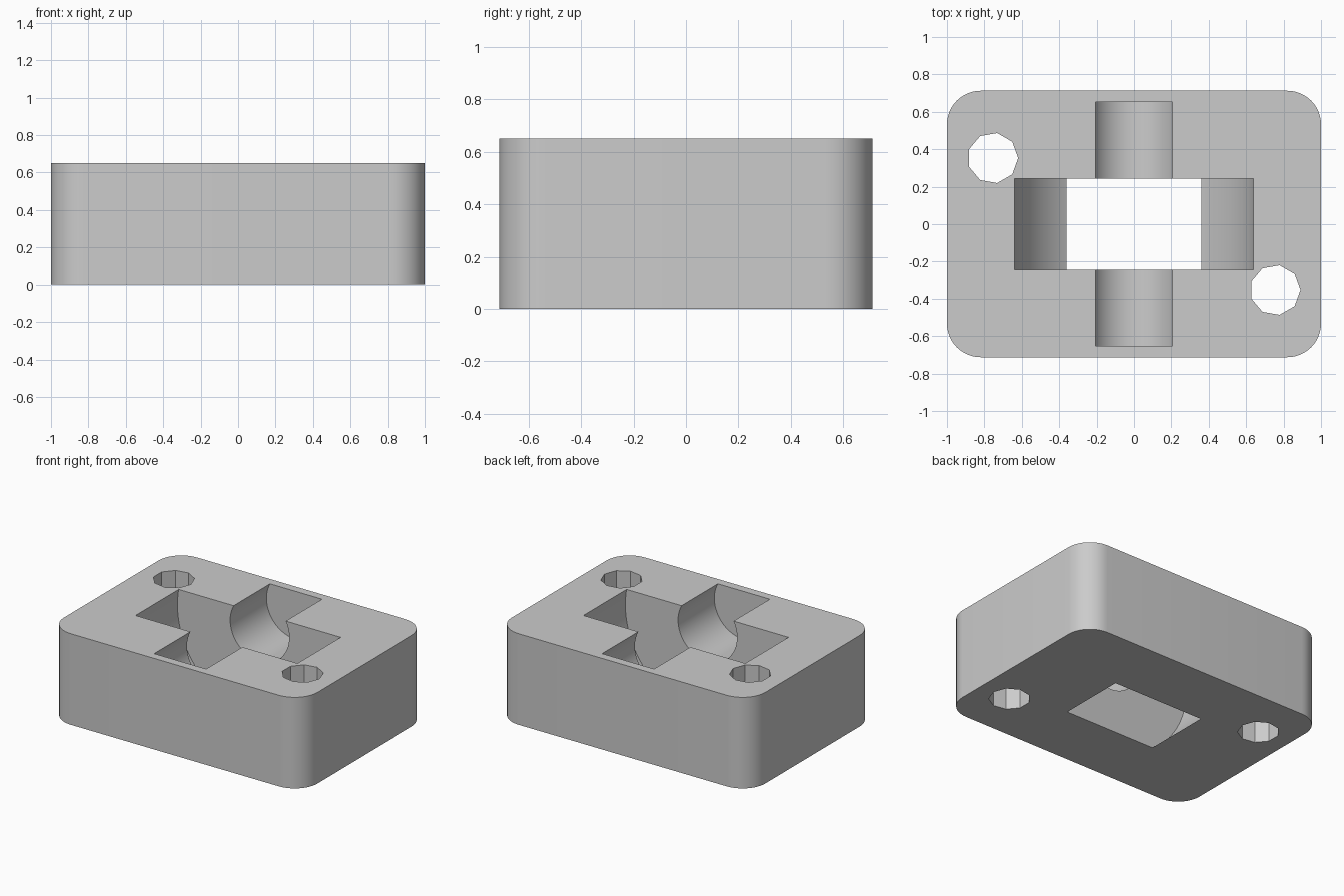
import bpy
import bmesh
import math
from mathutils import Matrix

default_cube = bpy.data.objects.get("Cube")
if default_cube:
    bpy.data.objects.remove(default_cube, do_unlink=True)

HEIGHT = 0.65
HALF_DEPTH = 0.7125
CORNER = 0.18
AXIS_Z = 0.54

grey = bpy.data.materials.new("plain grey")
grey.use_nodes = True
colour = (0.6, 0.6, 0.6, 1)
grey.diffuse_color = colour
grey.node_tree.nodes["Principled BSDF"].inputs["Base Color"].default_value = colour


def add_object(name, bm):
    mesh = bpy.data.meshes.new(name)
    bm.to_mesh(mesh)
    bm.free()
    mesh.materials.append(grey)
    obj = bpy.data.objects.new(name, mesh)
    bpy.context.collection.objects.link(obj)
    return obj


def cylinder(name, radius, length, sides, matrix):
    bm = bmesh.new()
    bmesh.ops.create_cone(bm, cap_ends=True, segments=sides, radius1=radius,
                          radius2=radius, depth=length, matrix=matrix)
    return add_object(name, bm)


# Block with rounded upright corners
bm = bmesh.new()
bmesh.ops.create_cube(bm, size=1, matrix=Matrix.Translation((0, 0, HEIGHT / 2))
                      @ Matrix.Diagonal((2, 2 * HALF_DEPTH, HEIGHT, 1)))
uprights = [e for e in bm.edges
            if abs(e.verts[0].co.z - e.verts[1].co.z) > HEIGHT / 2]
bmesh.ops.bevel(bm, geom=uprights, offset=CORNER, segments=12,
                profile=0.5, affect='EDGES')
block = add_object("housing_block", bm)

# Wheel pocket and axle channel share one axis along y
along_y = Matrix.Translation((0, 0, AXIS_Z)) @ Matrix.Rotation(math.pi / 2, 4, 'X')
cutters = [
    cylinder("wheel_pocket_cutter", 0.649, 0.487, 96, along_y),
    cylinder("axle_channel_cutter", 0.233, 1.305, 64, along_y),
]

# Nine-sided bolt holes in opposite corners, each with a corner towards +x
for side, name in ((-1, "right_bolt_cutter"), (1, "left_bolt_cutter")):
    place = Matrix.Translation((0.755 * side, -0.353 * side, HEIGHT / 2))
    turn = Matrix.Rotation(math.pi / 2, 4, 'Z')
    bolt = cylinder(name, 0.1355, 2 * HEIGHT, 9, place @ turn)
    # Turn so that the first corner lies exactly on +x
    corner = bolt.data.vertices[0].co - place.translation
    spin = Matrix.Rotation(-math.atan2(corner.y, corner.x), 4, 'Z')
    bolt.data.transform(place @ spin @ place.inverted())
    cutters.append(bolt)

# Cut the recesses
bpy.context.view_layer.objects.active = block
block.select_set(True)
for cutter in cutters:
    cutter.hide_render = True
    cut = block.modifiers.new(cutter.name, 'BOOLEAN')
    cut.operation = 'DIFFERENCE'
    cut.solver = 'EXACT'
    cut.object = cutter
    bpy.ops.object.modifier_apply(modifier=cut.name)
    bpy.data.objects.remove(cutter, do_unlink=True)

# Smooth the rounded walls, keep hole facets and rims crisp
for obj in bpy.context.selected_objects:
    obj.select_set(obj == block)
bpy.ops.object.shade_smooth_by_angle(angle=math.radians(30))
